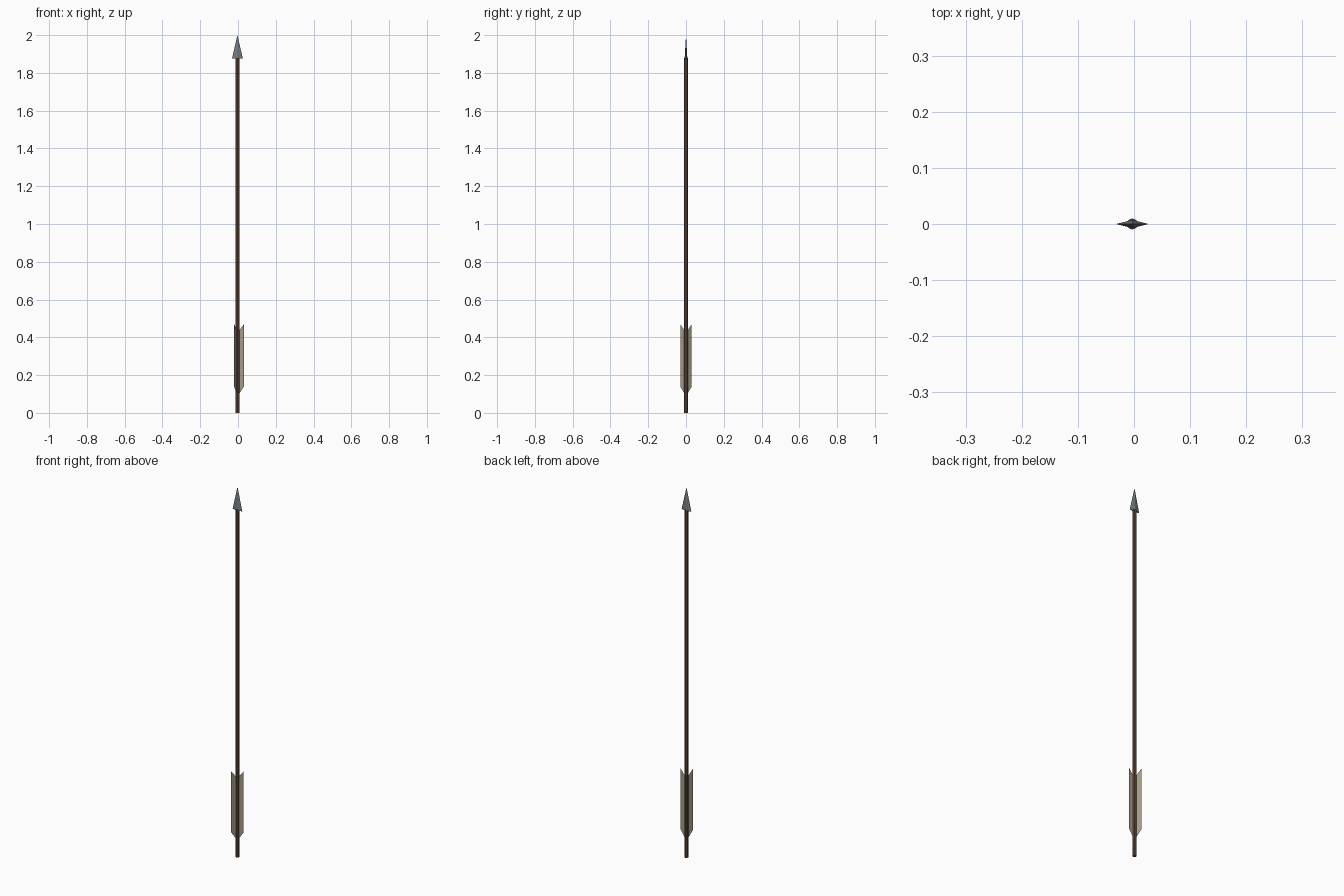
import bpy
import bmesh
from math import pi
from mathutils import Matrix

AXIS_X = -0.003

cube = bpy.data.objects.get("Cube")
if cube:
    bpy.data.objects.remove(cube, do_unlink=True)


def make_material(name, rgb, roughness=0.8, metallic=0.0):
    mat = bpy.data.materials.new(name)
    mat.use_nodes = True
    mat.diffuse_color = (*rgb, 1)
    shader = mat.node_tree.nodes["Principled BSDF"]
    shader.inputs["Base Color"].default_value = (*rgb, 1)
    shader.inputs["Roughness"].default_value = roughness
    shader.inputs["Metallic"].default_value = metallic
    return mat


def add_object(name, bm, mat):
    mesh = bpy.data.meshes.new(name)
    bm.to_mesh(mesh)
    bm.free()
    mesh.materials.append(mat)
    obj = bpy.data.objects.new(name, mesh)
    obj.location.x = AXIS_X
    bpy.context.collection.objects.link(obj)
    return obj


def add_cone(name, sides, r1, r2, z1, z2, mat, squash=1.0):
    bm = bmesh.new()
    place = Matrix.Translation((0, 0, (z1 + z2) / 2)) @ Matrix.Diagonal((1, squash, 1, 1))
    bmesh.ops.create_cone(bm, cap_ends=True, segments=sides, radius1=r1,
                          radius2=r2, depth=z2 - z1, matrix=place)
    return add_object(name, bm, mat)


wood = make_material("wood", (0.13, 0.07, 0.04))
steel = make_material("steel", (0.17, 0.20, 0.22), 0.5)
feather = make_material("feather", (0.38, 0.33, 0.24))

# Faceted shaft
add_cone("shaft", 8, 0.01, 0.01, 0, 1.88, wood)

# Flat diamond-section point
add_cone("arrowhead", 4, 0.029, 0, 1.875, 2, steel, squash=0.25)

# Three thin vanes spaced evenly around the shaft
VANE = [(0.008, 0.10), (0.035, 0.14), (0.035, 0.47), (0.008, 0.435)]
for i in range(3):
    bm = bmesh.new()
    bm.faces.new([bm.verts.new((r, 0, z)) for r, z in VANE])
    vane = add_object(f"feather_vane_{i + 1}", bm, feather)
    vane.rotation_euler.z = i * 2 * pi / 3
